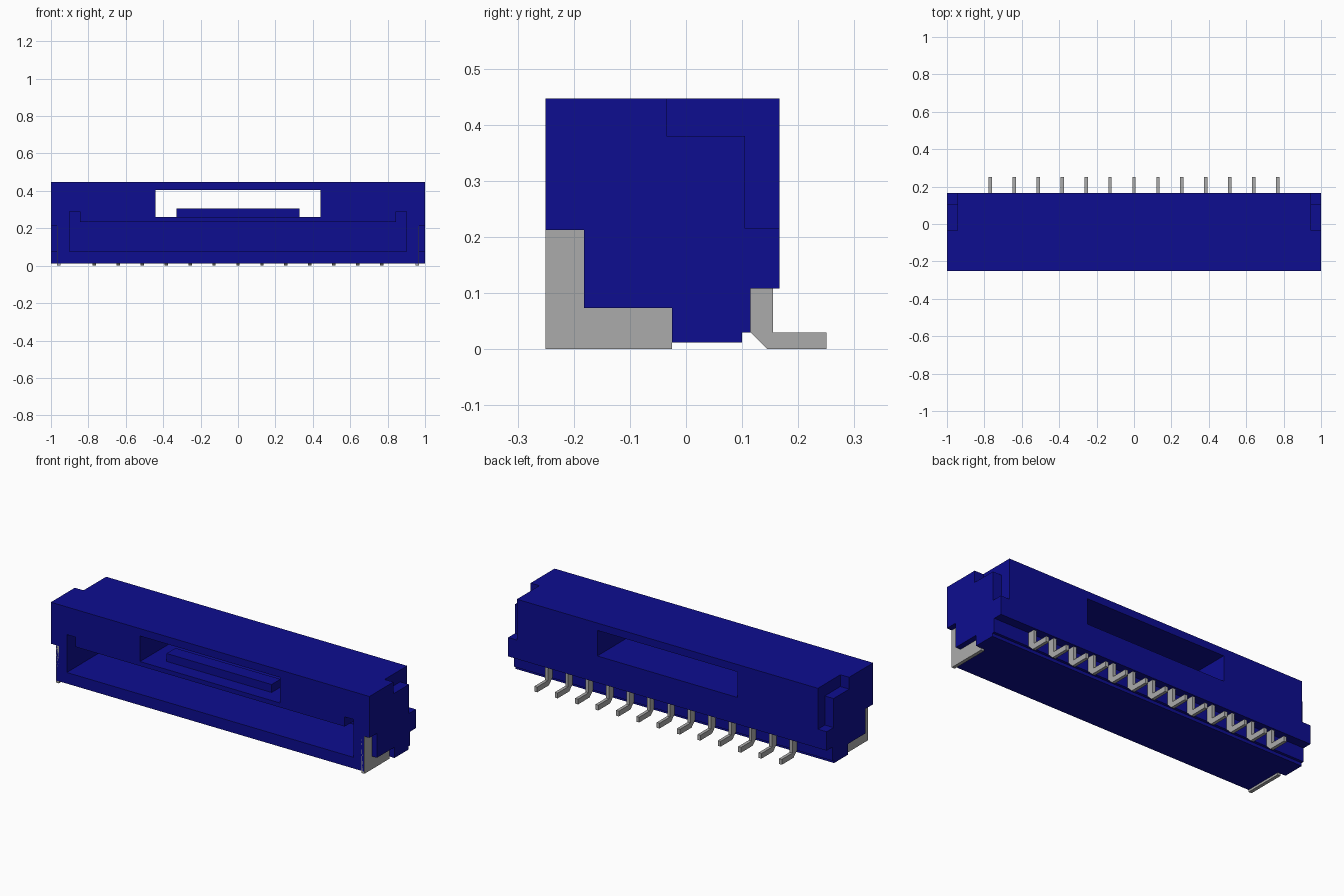
import bpy
import bmesh

cube = bpy.data.objects.get("Cube")
if cube:
    bpy.data.objects.remove(cube, do_unlink=True)


def material(name, rgb, metallic=0.0):
    m = bpy.data.materials.new(name)
    m.use_nodes = True
    m.diffuse_color = (*rgb, 1)
    bsdf = m.node_tree.nodes["Principled BSDF"]
    bsdf.inputs["Base Color"].default_value = (*rgb, 1)
    bsdf.inputs["Roughness"].default_value = 0.6
    return m


BLUE = material("blue plastic", (0.004, 0.004, 0.28))
GREY = material("grey metal", (0.41, 0.41, 0.41))


def extrude(name, outline, axis, a, b, mat):
    """Extrude a 2D outline: (y, z) points along x, or (x, z) points along y."""
    place = (lambda p, t: (t, p[0], p[1])) if axis == "x" else (lambda p, t: (p[0], t, p[1]))
    bm = bmesh.new()
    face = bm.faces.new([bm.verts.new(place(p, a)) for p in outline])
    new = bmesh.ops.extrude_face_region(bm, geom=[face])["geom"]
    offset = place((0, 0), b - a)
    bmesh.ops.translate(bm, vec=offset, verts=[v for v in new if isinstance(v, bmesh.types.BMVert)])
    bmesh.ops.recalc_face_normals(bm, faces=bm.faces)
    mesh = bpy.data.meshes.new(name)
    bm.to_mesh(mesh)
    bm.free()
    mesh.materials.append(mat)
    obj = bpy.data.objects.new(name, mesh)
    bpy.context.collection.objects.link(obj)
    return obj


def rect(u0, u1, v0, v1):
    return [(u0, v0), (u1, v0), (u1, v1), (u0, v1)]


def cut(obj, cutter):
    cutter.hide_render = True
    mod = obj.modifiers.new("cut", "BOOLEAN")
    mod.operation = "DIFFERENCE"
    mod.solver = "EXACT"
    mod.object = cutter
    bpy.context.view_layer.objects.active = obj
    bpy.ops.object.modifier_apply(modifier=mod.name)
    bpy.data.objects.remove(cutter, do_unlink=True)


TOP, BOTTOM, FRONT, BACK = 0.447, 0.012, -0.25, 0.167
CORE_X, INNER_X = 0.945, 0.966

# Underside of the back, with the recess for the pins
back_step = [(0.10, BOTTOM), (0.10, 0.03), (0.115, 0.03), (0.115, 0.108), (BACK, 0.108)]
# Stepped upper back corner of the end blocks
end_step = [(BACK, 0.215), (0.105, 0.215), (0.105, 0.38), (-0.035, 0.38), (-0.035, TOP), (FRONT, TOP)]

# Housing with the mating pocket and the latch window
housing = extrude("housing", [(FRONT, BOTTOM)] + back_step + [(BACK, TOP), (FRONT, TOP)],
                  "x", -CORE_X, CORE_X, BLUE)
pocket = [(-0.9, 0.075), (0.9, 0.075), (0.9, 0.29), (0.845, 0.29),
          (0.845, 0.235), (-0.845, 0.235), (-0.845, 0.29), (-0.9, 0.29)]
cut(housing, extrude("pocket_cutter", pocket, "y", -0.4, 0.08, BLUE))
cut(housing, extrude("window_cutter", rect(-0.44, 0.44, 0.26, 0.405), "y", -0.4, 0.4, BLUE))

# Latch rib on the window floor
extrude("latch_rib", rect(-0.33, 0.33, 0.255, 0.305), "y", -0.17, -0.09, BLUE)

# End walls, outer end blocks and solder brackets on both sides
block = [(FRONT, 0.212), (-0.182, 0.212), (-0.182, 0.073), (-0.025, 0.073), (-0.025, BOTTOM)]
bracket = [(FRONT, 0), (-0.025, 0), (-0.025, 0.073), (-0.182, 0.073), (-0.182, 0.212), (FRONT, 0.212)]
for side, s in (("left", 1), ("right", -1)):
    extrude(side + "_end_wall", [(FRONT, BOTTOM)] + back_step + end_step, "x", s * CORE_X, s * INNER_X, BLUE)
    extrude(side + "_end_block", block + back_step + end_step, "x", s * INNER_X, s, BLUE)
    extrude(side + "_solder_bracket", bracket, "x", s * 0.95, s * 0.969, GREY)

# Row of bent contact pins
pin = [(0.115, 0.12), (0.115, 0.03), (0.145, 0), (0.25, 0), (0.25, 0.03), (0.155, 0.03), (0.155, 0.12)]
for i in range(13):
    x = (i - 6) * 0.128
    extrude(f"contact_pin_{i + 1}", pin, "x", x - 0.009, x + 0.009, GREY)
